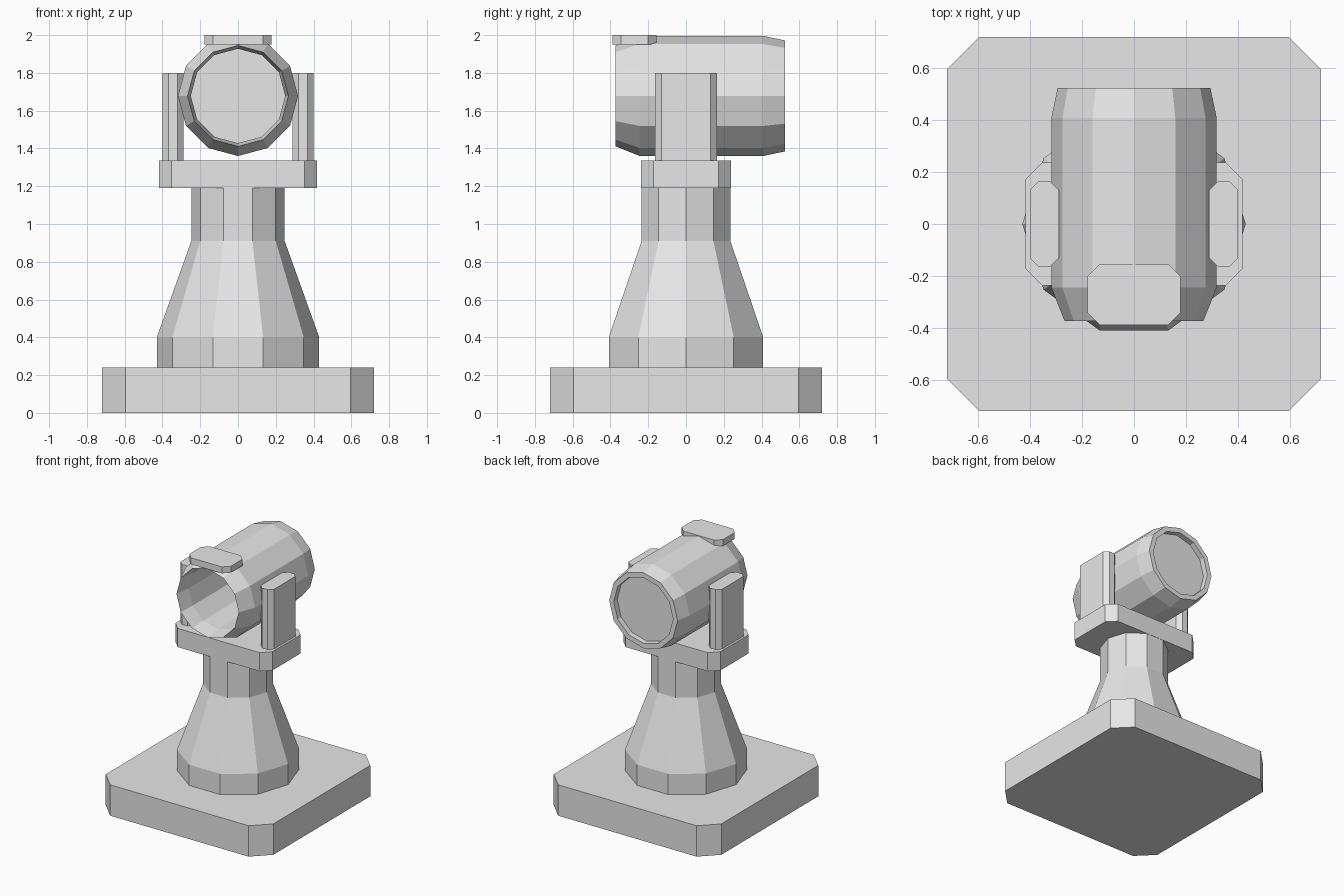
import bpy
import math

cube = bpy.data.objects.get("Cube")
if cube:
    bpy.data.objects.remove(cube, do_unlink=True)

grey = bpy.data.materials.new("light grey")
grey.use_nodes = True
colour = (0.8, 0.8, 0.8, 1)
grey.diffuse_color = colour
grey.node_tree.nodes["Principled BSDF"].inputs["Base Color"].default_value = colour


def add_mesh(name, verts, faces, location=(0, 0, 0)):
    mesh = bpy.data.meshes.new(name)
    mesh.from_pydata(verts, [], faces)
    mesh.materials.append(grey)
    obj = bpy.data.objects.new(name, mesh)
    obj.location = location
    bpy.context.collection.objects.link(obj)
    return obj


def lathe(name, profile, sides, location=(0, 0, 0)):
    """Turn (radius, height) points around z and cap both ends."""
    verts = [(r * math.cos(math.tau * i / sides), r * math.sin(math.tau * i / sides), h)
             for r, h in profile for i in range(sides)]
    faces = [(k * sides + i, k * sides + (i + 1) % sides,
              (k + 1) * sides + (i + 1) % sides, (k + 1) * sides + i)
             for k in range(len(profile) - 1) for i in range(sides)]
    faces.append(tuple(reversed(range(sides))))
    faces.append(tuple(range((len(profile) - 1) * sides, len(profile) * sides)))
    return add_mesh(name, verts, faces, location)


def slab(name, hx, hy, cut, z0, z1, x=0, y=0):
    """Upright block whose four vertical corners are cut off."""
    outline = [(hx, cut - hy), (hx, hy - cut), (hx - cut, hy), (cut - hx, hy),
               (-hx, hy - cut), (-hx, cut - hy), (cut - hx, -hy), (hx - cut, -hy)]
    n = len(outline)
    verts = [(px, py, z) for z in (z0, z1) for px, py in outline]
    faces = [(i, (i + 1) % n, n + (i + 1) % n, n + i) for i in range(n)]
    faces += [tuple(reversed(range(n))), tuple(range(n, 2 * n))]
    return add_mesh(name, verts, faces, (x, y, 0))


# Base, pedestal and the platform that carries the barrel
slab("base", 0.72, 0.72, 0.125, 0, 0.24)
lathe("pedestal", [(0.43, 0.24), (0.43, 0.4), (0.247, 0.91), (0.247, 1.19)], 10)
slab("platform", 0.417, 0.237, 0.065, 1.19, 1.335)

# Pair of upright brackets
for side, sign in (("left", 1), ("right", -1)):
    slab(side + "_bracket", 0.056, 0.163, 0.032, 1.335, 1.8, x=sign * 0.345)

# Hollow barrel: from the bore's end, out round the front, to the rear recess
barrel = lathe("barrel", [(0.25, 0.47), (0.25, -0.25), (0.267, -0.373),
                          (0.318, -0.245), (0.318, 0.408), (0.294, 0.523),
                          (0.255, 0.523), (0.255, 0.48)], 12, (0, 0, 1.678))
barrel.rotation_euler = (-math.pi / 2, 0, 0)

# Small hood plate over the muzzle
slab("hood_plate", 0.178, 0.116, 0.045, 1.95, 2.0, y=-0.272)
